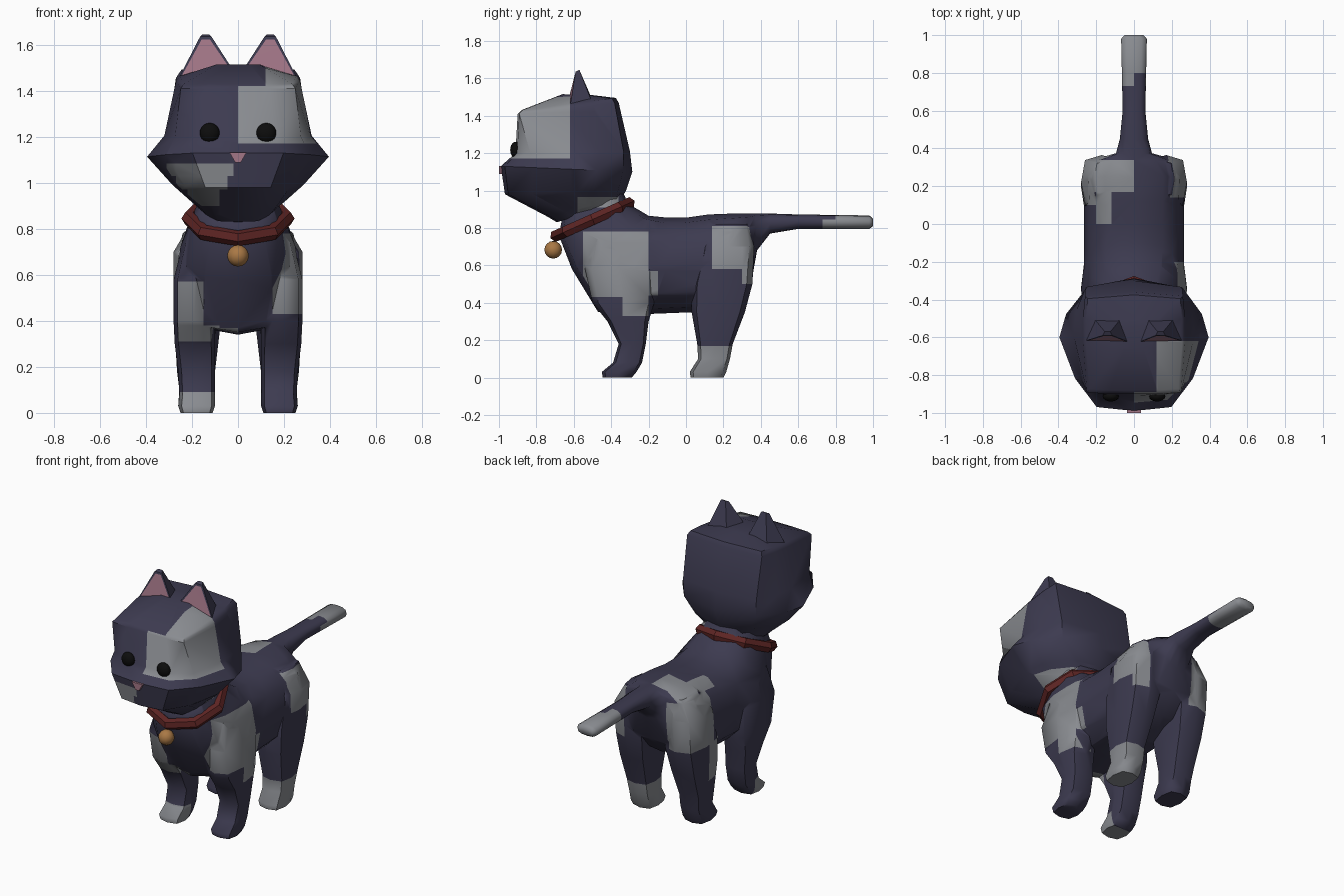
import bpy, bmesh, math
from mathutils import Vector, Matrix

if "Cube" in bpy.data.objects:
    bpy.data.objects.remove(bpy.data.objects["Cube"])


def material(name, r, g, b):
    mat = bpy.data.materials.new(name)
    mat.use_nodes = True
    mat.diffuse_color = (r, g, b, 1)
    mat.node_tree.nodes["Principled BSDF"].inputs["Base Color"].default_value = (r, g, b, 1)
    return mat


DARK = material("dark fur", .046, .043, .08)
GREY = material("grey fur", .25, .26, .28)
PINK = material("pink skin", .36, .18, .24)
RED = material("red collar", .11, .018, .017)
GOLD = material("gold bell", .4, .19, .06)
BLACK = material("black eye", .004, .004, .004)


def finish(name, bm, *mats):
    bmesh.ops.recalc_face_normals(bm, faces=bm.faces[:])
    mesh = bpy.data.meshes.new(name)
    bm.to_mesh(mesh)
    bm.free()
    obj = bpy.data.objects.new(name, mesh)
    bpy.context.collection.objects.link(obj)
    for mat in mats:
        mesh.materials.append(mat)
    return obj


def select_only(obj):
    bpy.ops.object.select_all(action='DESELECT')
    obj.select_set(True)
    bpy.context.view_layer.objects.active = obj


def smooth(obj, degrees):
    select_only(obj)
    bpy.ops.object.shade_smooth_by_angle(angle=math.radians(degrees))


def loft(name, rings, *mats):
    """Skin a list of equal-length point loops and cap both ends."""
    bm = bmesh.new()
    loops = [[bm.verts.new(p) for p in ring] for ring in rings]
    for a, b in zip(loops, loops[1:]):
        for i in range(len(a)):
            j = (i + 1) % len(a)
            bm.faces.new((a[i], a[j], b[j], b[i]))
    bm.faces.new(loops[0])
    bm.faces.new(loops[-1])
    return finish(name, bm, *mats)


def rounded(count, power):
    """Unit loop between a circle and a square."""
    def soft(v):
        return math.copysign(abs(v) ** power, v) if abs(v) > 1e-6 else 0
    angles = [math.tau * i / count for i in range(count)]
    return [(soft(math.cos(a)), soft(math.sin(a))) for a in angles]


def patch(obj, **limits):
    """Cut the mesh along a box and give the faces inside the second material."""
    lim = [limits.get(axis, (-2, 2)) for axis in "xyz"]
    bm = bmesh.new()
    bm.from_mesh(obj.data)

    def touches(face):
        return all(min(v.co[k] for v in face.verts) < lim[k][1] and
                   max(v.co[k] for v in face.verts) > lim[k][0] for k in range(3))

    for k in range(3):
        for value in lim[k]:
            faces = [f for f in bm.faces if touches(f)]
            edges = {e for f in faces for e in f.edges}
            verts = {v for f in faces for v in f.verts}
            normal = Vector((k == 0, k == 1, k == 2))
            bmesh.ops.bisect_plane(bm, geom=[*verts, *edges, *faces], dist=1e-5,
                                   plane_co=normal * value, plane_no=normal)
    for f in bm.faces:
        c = f.calc_center_median()
        if all(lim[k][0] < c[k] < lim[k][1] for k in range(3)):
            f.material_index = 1
    bm.to_mesh(obj.data)
    bm.free()


# Torso and tail: each ring is (top y, top z, bottom y, bottom z, half width)
SPINE = [
    (-.34, 1.0, -.66, .86, .17), (-.31, .93, -.68, .76, .2), (-.2, .865, -.61, .58, .25),
    (-.1, .855, -.47, .35, .265), (0, .855, -.2, .34, .265), (.12, .872, .05, .35, .265),
    (.25, .877, .25, .42, .27), (.335, .877, .355, .54, .2), (.37, .877, .38, .68, .095),
    (.45, .877, .45, .77, .075), (.6, .872, .6, .795, .06), (.98, .867, .98, .795, .068),
    (1, .85, 1, .81, .05)]


def spine_ring(ty, tz, by, bz, w):
    top, low = Vector((0, ty, tz)), Vector((0, by, bz))
    return [(top + low) / 2 + (top - low) / 2 * v + Vector((w * u, 0, 0))
            for u, v in rounded(12, .8)]


body = loft("body", [spine_ring(*r) for r in SPINE], DARK, GREY)

# Legs: each ring is (z, front y, back y, inner x, outer x)
FRONT_LEG = [
    (0, -.445, -.29, .11, .25), (.03, -.45, -.265, .1, .26), (.08, -.39, -.235, .1, .255),
    (.18, -.36, -.215, .1, .26), (.3, -.42, -.2, .1, .275), (.4, -.5, -.17, .1, .28),
    (.58, -.54, -.16, .1, .28), (.74, -.5, -.22, .1, .24)]
BACK_LEG = [
    (0, .025, .2, .11, .25), (.03, .02, .215, .1, .26), (.1, .065, .235, .1, .255),
    (.18, .06, .25, .1, .265), (.35, .03, .315, .08, .275), (.5, .03, .355, .06, .28),
    (.7, .08, .365, .06, .28), (.82, .14, .34, .06, .21)]


def leg_ring(side, z, y0, y1, x0, x1):
    return [(side * ((x0 + x1) + (x1 - x0) * u) / 2, ((y0 + y1) + (y1 - y0) * v) / 2, z)
            for u, v in rounded(8, .6)]


for rings in (FRONT_LEG, BACK_LEG):
    for side in (-1, 1):
        leg = loft("leg", [leg_ring(side, *r) for r in rings], DARK, GREY)
        select_only(body)
        union = body.modifiers.new("union", 'BOOLEAN')
        union.operation, union.solver, union.object = 'UNION', 'EXACT', leg
        bpy.ops.object.modifier_apply(modifier=union.name)
        bpy.data.objects.remove(leg)

# Left shoulder, left hip and left back foot
patch(body, x=(.15, 1), y=(-.55, -.2), z=(.43, .78))
patch(body, x=(.15, 1), y=(-.2, -.15), z=(.44, .57))
patch(body, x=(.15, 1), y=(-.34, -.2), z=(.33, .43))
patch(body, x=(.18, 1), y=(.14, .4), z=(.58, .81))
patch(body, x=(.18, 1), y=(.3, .4), z=(.5, .58))
patch(body, x=(0, 1), y=(0, .3), z=(-1, .17))
# Right chest and right front foot
patch(body, x=(-.26, -.15), y=(-.7, -.4), z=(.38, .57))
patch(body, x=(-.26, -.08), y=(-.7, -.4), z=(.31, .38))
patch(body, x=(-.08, 0), y=(-.7, -.4), z=(.33, .37))
patch(body, x=(-1, 0), y=(-.5, -.32), z=(-1, .09))
# Right hip running over the back
patch(body, x=(-.5, 0), y=(.17, .34), z=(.8, 1))
patch(body, x=(-.2, -.12), y=(0, .17), z=(.75, 1))
patch(body, x=(-.5, -.12), y=(.1, .4), z=(.5, .8))
patch(body, x=(-.5, -.18), y=(.03, .16), z=(.27, .5))
# Tail tip
patch(body, y=(.8, 2))
patch(body, x=(-1, 0), y=(.73, .8))
patch(body, x=(0, 1), y=(.73, .8), z=(0, .845))
patch(body, x=(.05, 1), y=(-.58, -.36), z=(.91, 1))
smooth(body, 60)

# Head: half outlines blended between a boxy crown and wide cheeks
CROWN = [(0, -1), (.5, -1), (.92, -.97), (1, 0), (1, .5), (.96, .92), (0, 1)]
CHEEK = [(0, -1), (.5, -.94), (.79, -.51), (1, .11), (.91, .46), (.63, .86), (0, 1)]
# Each ring is (front z, back z, front y, back y, half width, cheek amount)
HEAD = [
    (.83, .94, -.69, -.35, .17, 1), (.86, .96, -.74, -.345, .2, 1),
    (.98, 1.0, -.968, -.32, .285, .9), (1.13, 1.1, -.99, -.287, .395, 1),
    (1.2, 1.21, -.912, -.3, .32, .5), (1.41, 1.47, -.9, -.36, .27, 0),
    (1.43, 1.495, -.88, -.375, .255, 0), (1.515, 1.51, -.66, -.5, .1, 0)]


def head_ring(zf, zb, yf, yb, w, cheek):
    half = [Vector(a).lerp(Vector(b), cheek) for a, b in zip(CROWN, CHEEK)]
    outline = half + [Vector((-p.x, p.y)) for p in half[-2:0:-1]]
    return [(w * p.x, yf + (yb - yf) * (p.y + 1) / 2, zf + (zb - zf) * (p.y + 1) / 2)
            for p in outline]


head = loft("head", [head_ring(*r) for r in HEAD], DARK, GREY)
# Eye patch, chin patch and nape patch
patch(head, x=(0, 1), y=(-1, -.62), z=(1.17, 1.42))
patch(head, x=(.12, 1), y=(-1, -.62), z=(1.42, 2))
patch(head, x=(-.31, -.02), y=(-1, -.7), z=(1.03, 1.085))
patch(head, x=(-.27, -.045), y=(-1, -.7), z=(.97, 1.03))
patch(head, x=(-.22, -.08), y=(-1, -.7), z=(.9, .97))
patch(head, x=(.05, 1), y=(-.58, -.35), z=(.87, .965))
smooth(head, 45)

# Ears with a pink inset front, and eyes
EAR_BASE = [(.015, -.63, 1.48), (.26, -.62, 1.45), (.22, -.49, 1.44), (.06, -.49, 1.46)]
EAR_TIP = [(.115, -.59, 1.635), (.165, -.59, 1.635), (.155, -.57, 1.645), (.125, -.57, 1.645)]
for side, label in ((1, "left"), (-1, "right")):
    flip = Matrix.Diagonal((side, 1, 1))
    ear = loft(label + "_ear", [[flip @ Vector(p) for p in r] for r in (EAR_BASE, EAR_TIP)],
               DARK, PINK)
    bm = bmesh.new()
    bm.from_mesh(ear.data)
    front = min(bm.faces, key=lambda f: f.normal.y)
    bmesh.ops.inset_region(bm, faces=[front], thickness=.014)
    front.material_index = 1
    bm.to_mesh(ear.data)
    bm.free()
    smooth(ear, 30)

    bm = bmesh.new()
    bmesh.ops.create_uvsphere(bm, u_segments=16, v_segments=10, radius=.043)
    bmesh.ops.transform(bm, matrix=Matrix.Translation((side * .123, -.912, 1.217))
                        @ Matrix.Diagonal((1, .65, 1, 1)), verts=bm.verts[:])
    smooth(finish(label + "_eye", bm, BLACK), 60)

# Nose
NOSE = [(-.037, 1.132), (.037, 1.132), (.012, 1.088), (-.012, 1.088)]
loft("nose", [[(x, y, z) for x, z in NOSE] for y in (-1, -.96)], PINK)

# Collar: tilted eight-sided band
bpy.ops.mesh.primitive_torus_add(major_segments=8, minor_segments=6, major_radius=.212,
                                 minor_radius=.034, location=(0, -.5, .845),
                                 rotation=(math.radians(24), 0, 0))
collar = bpy.context.object
collar.name = "collar"
collar.data.materials.append(RED)
smooth(collar, 25)

# Bell
bm = bmesh.new()
bmesh.ops.create_uvsphere(bm, u_segments=12, v_segments=8, radius=.047)
bmesh.ops.translate(bm, verts=bm.verts[:], vec=(0, -.71, .683))
smooth(finish("bell", bm, GOLD), 35)
